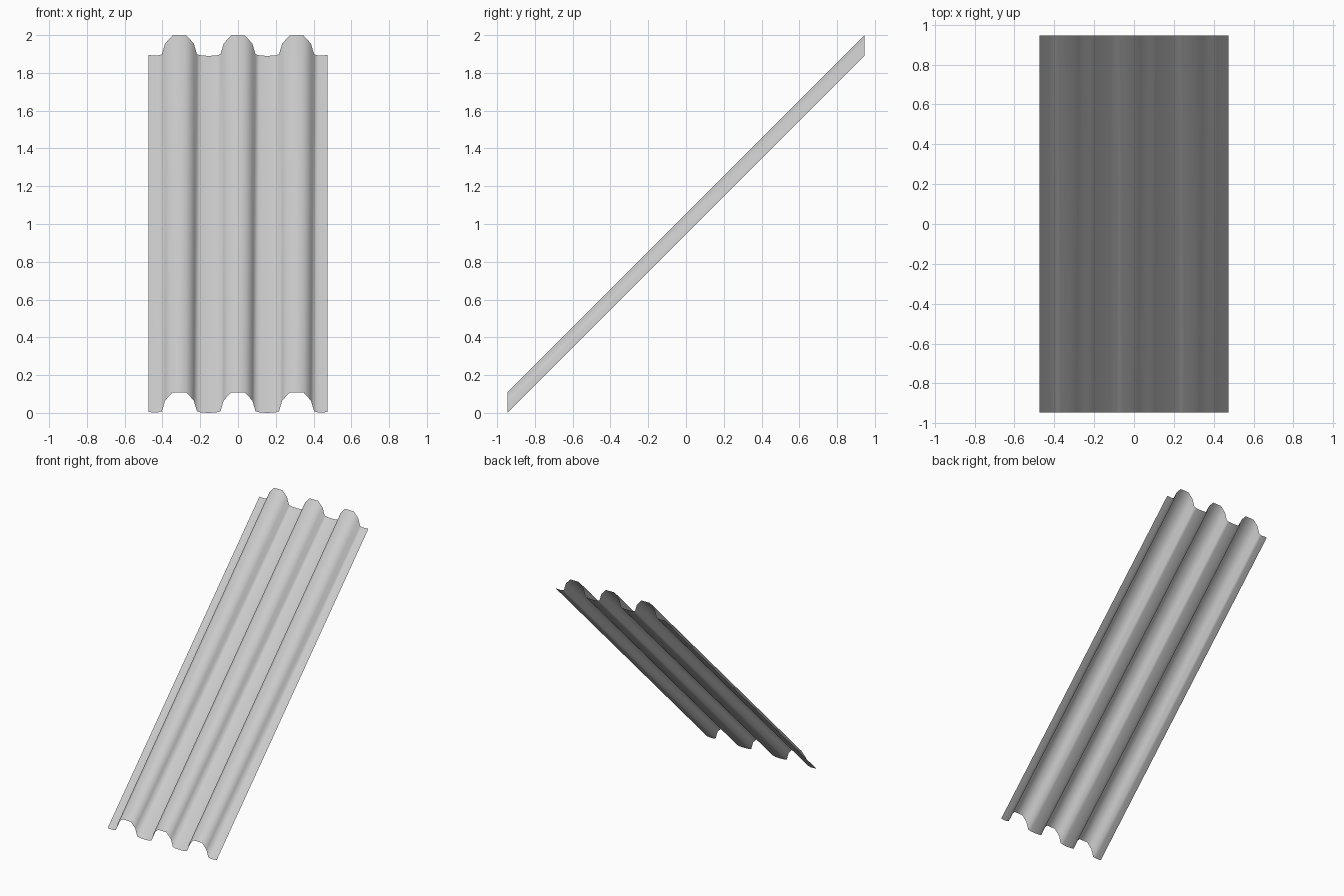
import bpy
import bmesh

cube = bpy.data.objects.get("Cube")
if cube:
    bpy.data.objects.remove(cube, do_unlink=True)

HALF_WIDTH = 0.475
HALF_RUN = 0.945      # horizontal half length; the sheet rises at 45 degrees
RIB_CENTRES = (-0.31, 0.0, 0.31)
HALF_RIB = [(0.115, 0.002), (0.093, 0.008), (0.076, 0.065), (0.037, 0.108)]

# Cross-section: flat edges, then three rounded ribs with flat valleys between
profile = [(-HALF_WIDTH, 0.004)]
for centre in RIB_CENTRES:
    profile += [(centre - x, z) for x, z in HALF_RIB]
    profile += [(centre + x, z) for x, z in reversed(HALF_RIB)]
    if centre < RIB_CENTRES[-1]:
        profile.append((centre + 0.155, 0.0))
profile.append((HALF_WIDTH, 0.004))

# Sheet: the cross-section drawn along the slope
bm = bmesh.new()
low = [bm.verts.new((x, -HALF_RUN, z)) for x, z in profile]
high = [bm.verts.new((x, HALF_RUN, z + 2 * HALF_RUN)) for x, z in profile]
for i in range(len(profile) - 1):
    face = bm.faces.new((low[i], low[i + 1], high[i + 1], high[i]))
    face.smooth = True
mesh = bpy.data.meshes.new("corrugated_sheet")
bm.to_mesh(mesh)
bm.free()
sheet = bpy.data.objects.new("corrugated_sheet", mesh)
bpy.context.collection.objects.link(sheet)

# Plain grey metal
colour = (0.6, 0.6, 0.6, 1.0)
grey = bpy.data.materials.new("light grey")
grey.use_nodes = True
grey.diffuse_color = colour
grey.node_tree.nodes["Principled BSDF"].inputs["Base Color"].default_value = colour
mesh.materials.append(grey)
